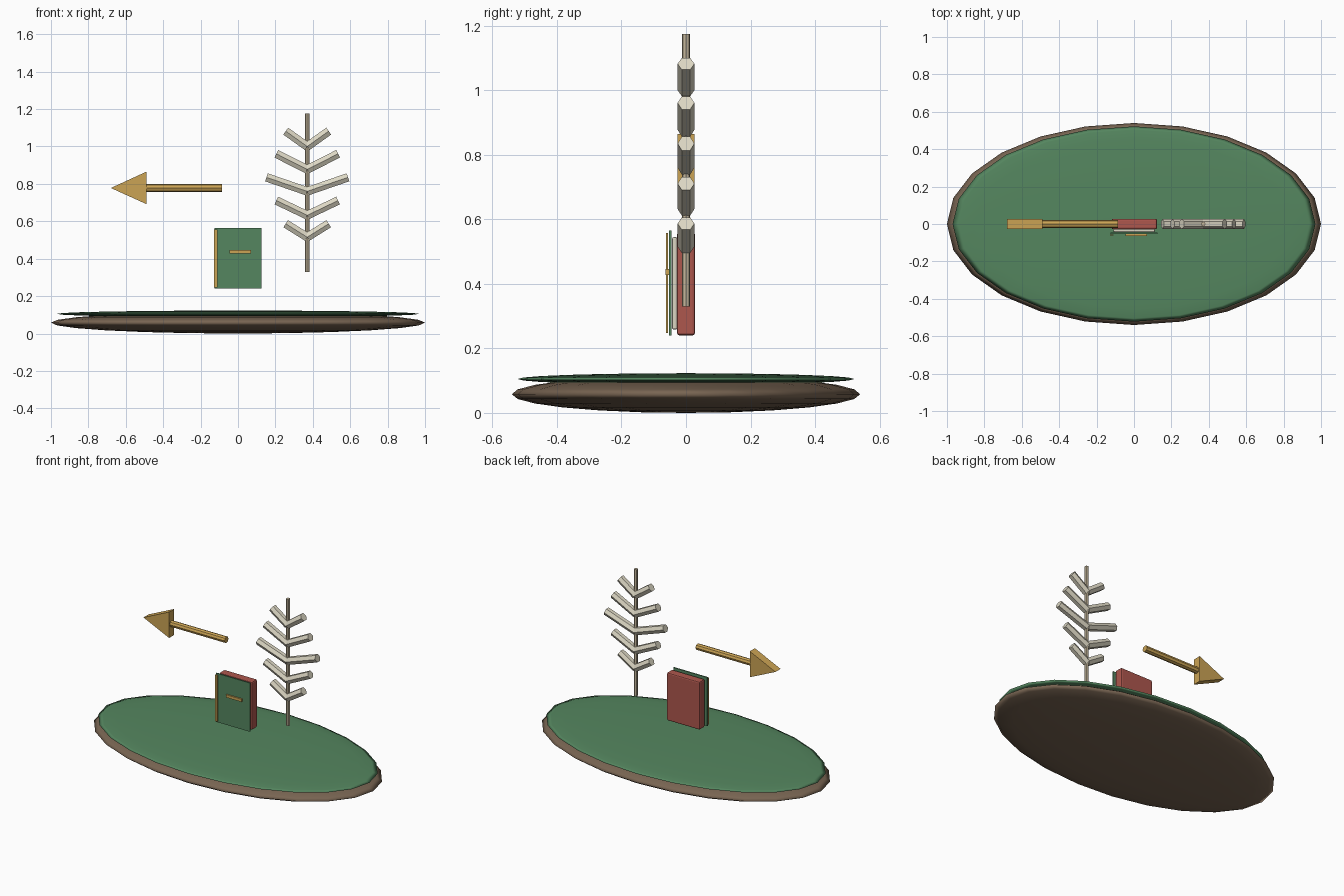
import bpy, bmesh, math
from mathutils import Vector, Matrix

if "Cube" in bpy.data.objects:
    bpy.data.objects.remove(bpy.data.objects["Cube"])

def mat(name, rgb):
    m = bpy.data.materials.new(name)
    m.diffuse_color = (*rgb, 1)
    m.use_nodes = True
    m.node_tree.nodes["Principled BSDF"].inputs["Base Color"].default_value = m.diffuse_color
    return m

BROWN = mat("soil", (0.19, 0.13, 0.085))
GREEN = mat("green", (0.09, 0.24, 0.115))
GOLD = mat("gold", (0.60, 0.37, 0.09))
RED = mat("red", (0.42, 0.095, 0.075))
CREAM = mat("cream", (0.72, 0.68, 0.55))
TAN = mat("tan", (0.55, 0.47, 0.33))

def make(name, bm, material, bevel=0):
    bmesh.ops.recalc_face_normals(bm, faces=bm.faces)
    me = bpy.data.meshes.new(name)
    bm.to_mesh(me)
    bm.free()
    me.materials.append(material)
    ob = bpy.data.objects.new(name, me)
    bpy.context.collection.objects.link(ob)
    if bevel:
        b = ob.modifiers.new("bevel", 'BEVEL')
        b.width = bevel
        b.segments = 2
    return ob

def disc(name, radii, z, material):
    bm = bmesh.new()
    bmesh.ops.create_uvsphere(bm, u_segments=24, v_segments=12, radius=1)
    bmesh.ops.scale(bm, vec=radii, verts=bm.verts)
    bmesh.ops.translate(bm, vec=(0, 0, z), verts=bm.verts)
    for f in bm.faces:
        f.smooth = True
    make(name, bm, material)

def box(name, x, y, z, material, bevel=0):
    bm = bmesh.new()
    bmesh.ops.create_cube(bm, size=1)
    bmesh.ops.scale(bm, vec=(x[1]-x[0], y[1]-y[0], z[1]-z[0]), verts=bm.verts)
    bmesh.ops.translate(bm, vec=(sum(x)/2, sum(y)/2, sum(z)/2), verts=bm.verts)
    return make(name, bm, material, bevel)

def rod(name, a, b, r, sides, material):
    # prism between two points of the xz plane, corners on the y axis
    a, b = Vector(a), Vector(b)
    d = (b - a).normalized()
    v = Vector((0, 1, 0))
    u = v.cross(d)
    bm = bmesh.new()
    rings = []
    for p in (a, b):
        rings.append([bm.verts.new(p + r * (math.cos(t) * v + math.sin(t) * u))
                      for t in (2 * math.pi * i / sides for i in range(sides))])
    for i in range(sides):
        j = (i + 1) % sides
        bm.faces.new((rings[0][i], rings[0][j], rings[1][j], rings[1][i]))
    bm.faces.new(rings[0])
    bm.faces.new(rings[1])
    return make(name, bm, material)

# Island
disc("soil_base", (1, 0.54, 0.058), 0.058, BROWN)
disc("grass_top", (0.97, 0.522, 0.018), 0.105, GREEN)

# Book
box("back_cover", (-0.12, 0.123), (-0.028, 0.028), (0.24, 0.56), RED, 0.008)
box("pages", (-0.11, 0.112), (-0.043, -0.027), (0.258, 0.545), CREAM, 0.005)
box("front_cover", (-0.125, 0.125), (-0.053, -0.045), (0.24, 0.565), GREEN)
box("spine_strip", (-0.127, -0.11), (-0.062, -0.056), (0.247, 0.557), GOLD)
box("cover_label", (-0.045, 0.07), (-0.063, -0.053), (0.428, 0.446), GOLD)

# Tree: trunk and mirrored branch pairs
TX = 0.37
rod("trunk", (TX, 0, 0.33), (TX, 0, 1.175), 0.0125, 8, TAN)
levels = [(0.115, 0.515, 0.587), (0.165, 0.632, 0.711), (0.218, 0.76, 0.835),
          (0.165, 0.877, 0.961), (0.115, 1.0, 1.082)]
for i, (dx, z0, z1) in enumerate(levels):
    for s, side in ((-1, "left"), (1, "right")):
        rod(f"branch_{side}_{i+1}", (TX, 0, z0), (TX + s * dx, 0, z1), 0.026, 6, CREAM)

# Arrow
rod("arrow_shaft", (-0.5, 0, 0.778), (-0.085, 0, 0.778), 0.021, 8, GOLD)
bm = bmesh.new()
tri = [bm.verts.new((x, -0.027, z)) for x, z in ((-0.68, 0.778), (-0.49, 0.692), (-0.49, 0.865))]
f = bm.faces.new(tri)
ext = bmesh.ops.extrude_face_region(bm, geom=[f])
bmesh.ops.translate(bm, vec=(0, 0.054, 0),
                    verts=[v for v in ext["geom"] if isinstance(v, bmesh.types.BMVert)])
make("arrow_head", bm, GOLD)
